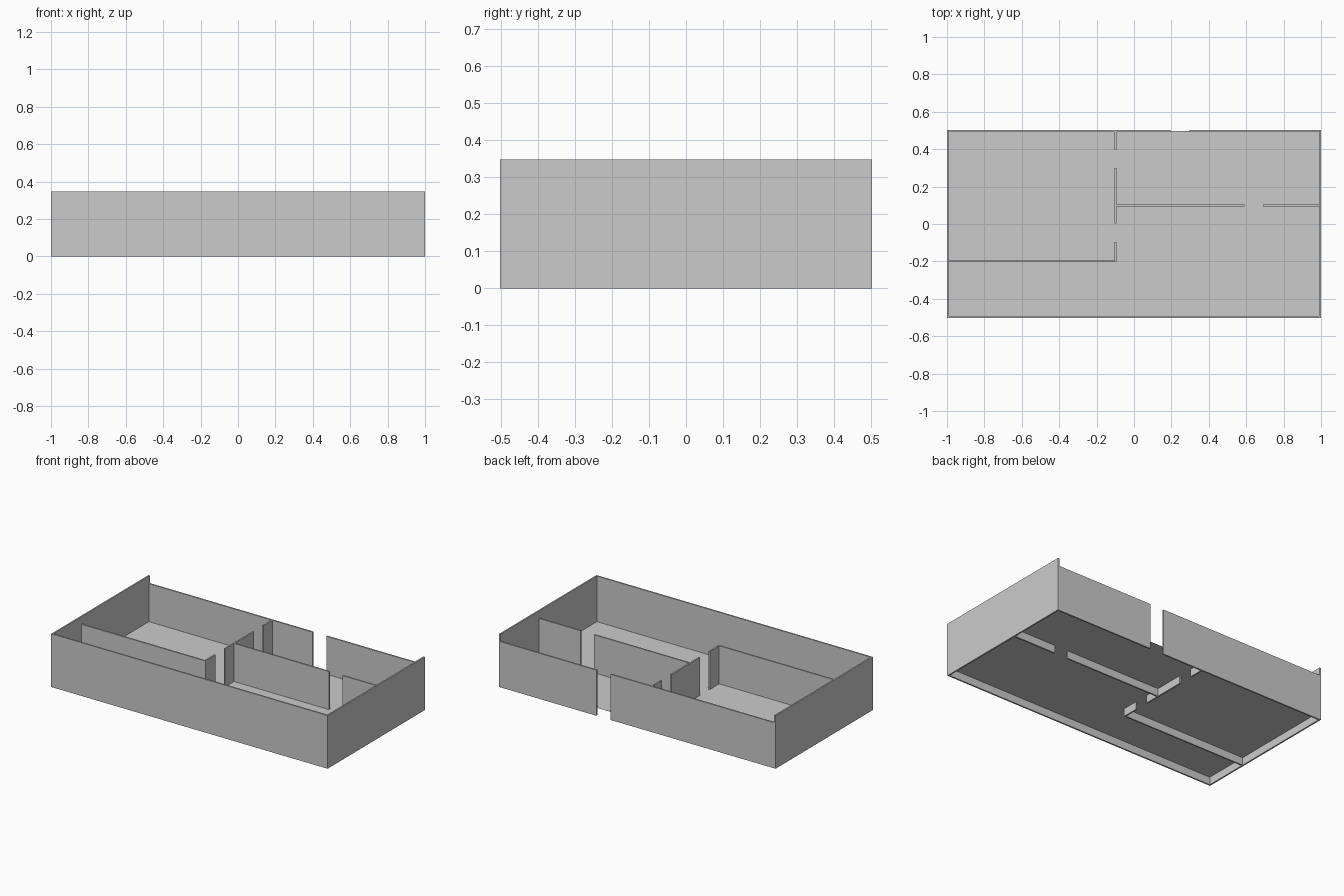
import bpy

if "Cube" in bpy.data.objects:
    bpy.data.objects.remove(bpy.data.objects["Cube"])

S = 2 / 20.1          # plan units to model units
T = 0.1               # wall thickness
HIGH, LOW = 3.5, 3.0  # outer and partition wall heights
FLOOR_Z = 0.5


def wall(name, x0, x1, y0, y1, h):
    """Upright box standing on z = 0."""
    bpy.ops.mesh.primitive_cube_add(size=1)
    ob = bpy.context.object
    ob.name = name
    ob.location = ((x0 + x1) / 2 * S, (y0 + y1) / 2 * S, h / 2 * S)
    ob.scale = ((x1 - x0) * S, (y1 - y0) * S, h * S)
    bpy.ops.object.transform_apply(location=False, rotation=False, scale=True)


def wall_x(name, y, spans, h=LOW):
    for a, b in spans:
        wall(name, a, b, y - T / 2, y + T / 2, h)


def wall_y(name, x, spans, h=LOW):
    for a, b in spans:
        wall(name, x - T / 2, x + T / 2, a, b, h)


# Thin floor sheet raised above the wall feet
bpy.ops.mesh.primitive_plane_add(size=1, location=(0, 0, FLOOR_Z * S))
floor = bpy.context.object
floor.name = "floor"
floor.scale = (20 * S, 10 * S, 1)
bpy.ops.object.transform_apply(location=False, rotation=False, scale=True)

# Tall outer walls
wall_x("front_wall", -5, [(-10.05, 10.05)], HIGH)
for side, x in (("left", -10), ("right", 10)):
    wall_y(side + "_wall", x, [(-5.05, 5.05)], HIGH)

# Lower back wall with the entrance gap
wall_x("back_wall", 5, [(-10, 1.97), (2.98, 10)])

# Partitions with door gaps
wall_x("left_partition", -2, [(-10, -1)])
wall_y("middle_partition", -1, [(-2.03, -0.97), (0.02, 3.02), (4, 5)])
wall_x("right_partition", 1, [(-1, 5.95), (6.93, 10)])
